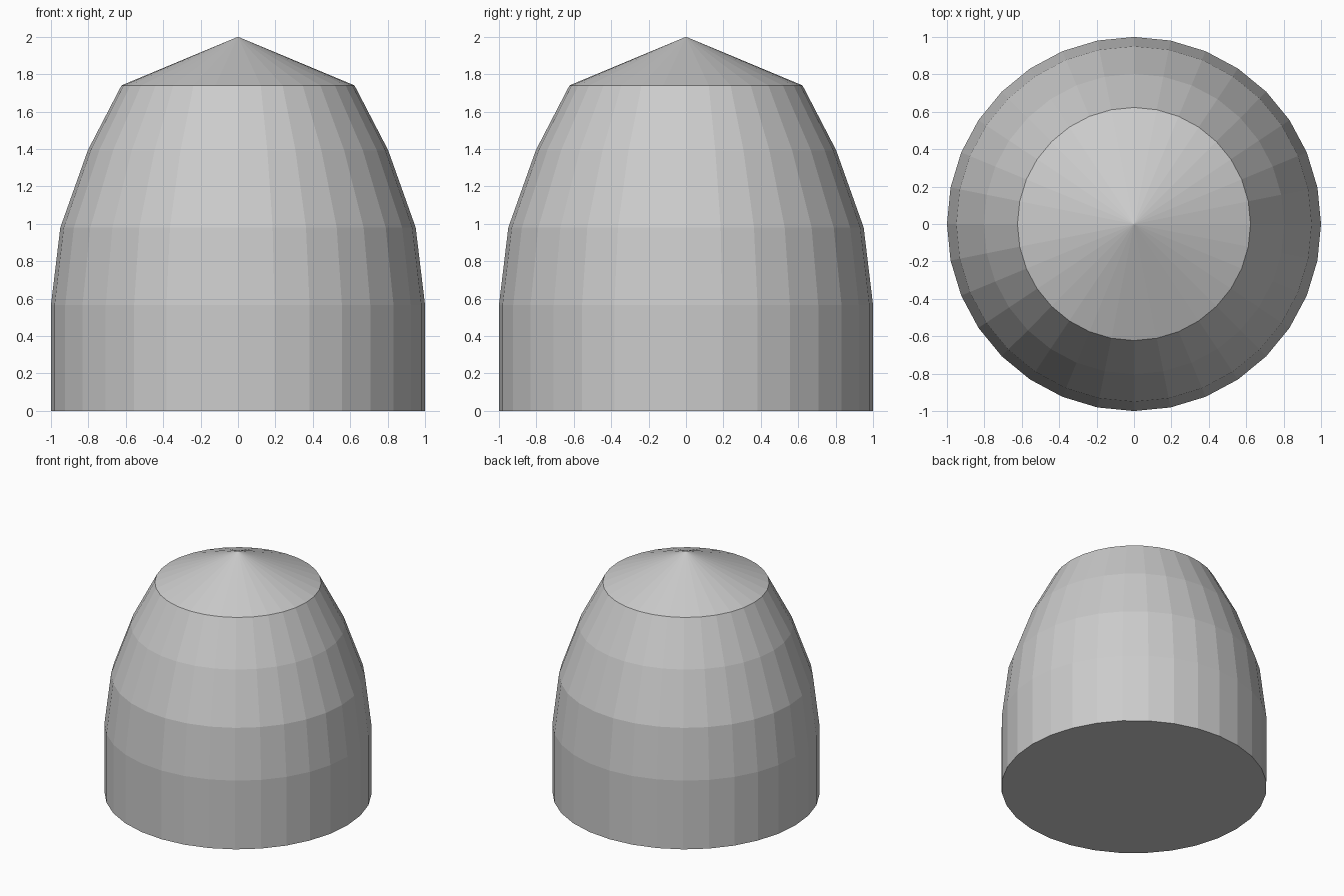
import bpy, bmesh, math

if "Cube" in bpy.data.objects:
    bpy.data.objects.remove(bpy.data.objects["Cube"])

SIDES = 32
# (radius, height) rings from the base up to the rim of the conical top
PROFILE = [(1.0, 0.0), (1.0, 0.567), (0.95, 0.98), (0.803, 1.393), (0.623, 1.74)]


def ring(bm, radius, z):
    return [bm.verts.new((radius * math.cos(2 * math.pi * i / SIDES),
                          radius * math.sin(2 * math.pi * i / SIDES), z))
            for i in range(SIDES)]


bm = bmesh.new()
rings = [ring(bm, r, z) for r, z in PROFILE]

# Tapering faceted wall
for low, high in zip(rings, rings[1:]):
    for i in range(SIDES):
        j = (i + 1) % SIDES
        bm.faces.new((low[i], low[j], high[j], high[i]))

# Flat base
bm.faces.new(rings[0][::-1])

# Shallow conical top
apex = bm.verts.new((0, 0, 2))
for i in range(SIDES):
    bm.faces.new((rings[-1][i], rings[-1][(i + 1) % SIDES], apex))

mesh = bpy.data.meshes.new("dome_body")
bm.to_mesh(mesh)
bm.free()
bpy.context.collection.objects.link(bpy.data.objects.new("dome_body", mesh))
